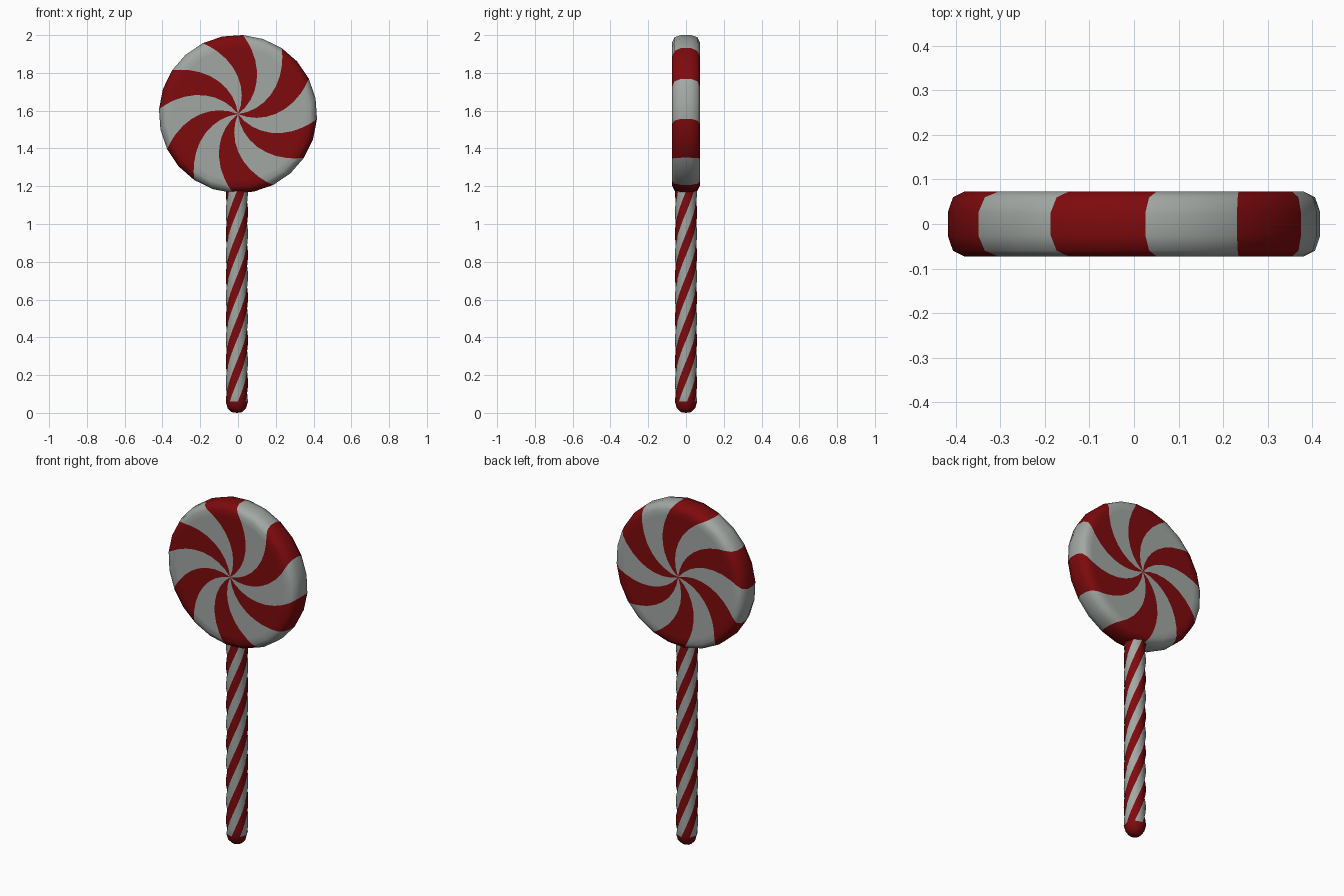
import bpy, bmesh
from math import radians, cos, sin, pi

if "Cube" in bpy.data.objects:
    bpy.data.objects.remove(bpy.data.objects["Cube"])


def material(name, color):
    m = bpy.data.materials.new(name)
    m.diffuse_color = color
    m.use_nodes = True
    m.node_tree.nodes["Principled BSDF"].inputs["Base Color"].default_value = m.diffuse_color
    return m


RED = material("red", (0.21, 0.003, 0.004, 1))
WHITE = material("white", (0.36, 0.39, 0.37, 1))


def lathe(name, rings, n, point, color, smooth):
    """Skin rings of n points; rings are (radius, along, twist), zero radius is a pole."""
    bm = bmesh.new()
    loops = []
    for r, a, t in rings:
        count = 1 if r == 0 else n
        loops.append([bm.verts.new(point(r, a, t + 2 * pi * i / n)) for i in range(count)])
    for j, (A, B) in enumerate(zip(loops, loops[1:])):
        for i in range(n):
            k = (i + 1) % n
            corners = [A[i % len(A)], A[k % len(A)], B[k % len(B)], B[i % len(B)]]
            f = bm.faces.new(list(dict.fromkeys(corners)))
            f.material_index = color(i, j)
    bmesh.ops.recalc_face_normals(bm, faces=bm.faces)
    me = bpy.data.meshes.new(name)
    bm.to_mesh(me)
    bm.free()
    me.materials.append(RED)
    me.materials.append(WHITE)
    ob = bpy.data.objects.new(name, me)
    bpy.context.collection.objects.link(ob)
    bpy.ops.object.select_all(action='DESELECT')
    ob.select_set(True)
    bpy.context.view_layer.objects.active = ob
    bpy.ops.object.shade_smooth_by_angle(angle=radians(smooth))
    return ob


# Candy disc: swirl twists with radius, same on both faces
R, ZC, HALF = 0.419, 1.582, 0.073
side = [(0, -HALF)] + [(0.05 * k, -HALF) for k in range(1, 8)]
side += [(0.384, -HALF), (0.408, -0.060), (R, -0.026)]
profile = side + [(r, -y) for r, y in reversed(side)]
rings = [(r, y, radians(26.5 - 50 * (1 - r / R))) for r, y in profile]
lathe("candy_disc", rings, 24,
      lambda r, y, a: (r * cos(a), y, ZC + r * sin(a)),
      lambda i, j: (i // 2) % 2, 80)

# Striped stick: twisted eight-sided rod with a rounded red tip
PITCH, RS, TOP, STEPS = 0.9, 0.059, 1.20, 30
tip = [(0, 0), (0.028, 0.004), (0.049, 0.025)]
rod = [(RS, 0.06 + (TOP - 0.06) * k / STEPS) for k in range(STEPS + 1)]
rings = [(r, z, radians(-130) + 2 * pi * max(z - 0.06, 0) / PITCH)
         for r, z in tip + rod + [(0, TOP)]]
lathe("stick", rings, 8,
      lambda r, z, a: (-0.006 + r * cos(a), r * sin(a), z),
      lambda i, j: 0 if j < len(tip) else 1 - i % 2, 80)
